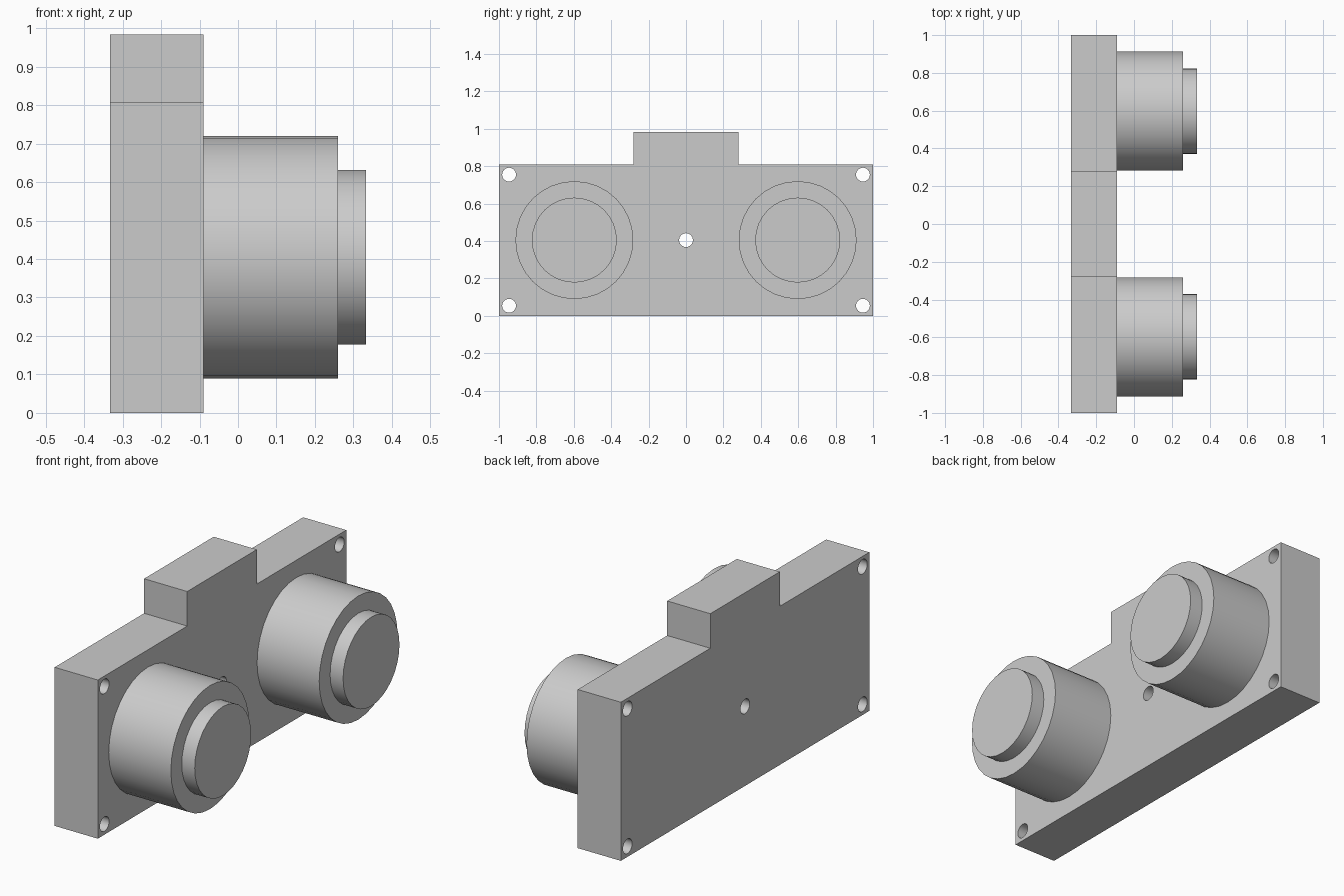
import bpy
import bmesh
from math import radians
from mathutils import Matrix, Vector

cube = bpy.data.objects.get("Cube")
if cube:
    bpy.data.objects.remove(cube, do_unlink=True)

BACK, FACE, RIM, FRONT = -0.333, -0.09, 0.26, 0.333
MID_Z = 0.405

grey = bpy.data.materials.new("light_grey")
grey.use_nodes = True
grey.diffuse_color = (0.6, 0.6, 0.6, 1)
grey.node_tree.nodes["Principled BSDF"].inputs["Base Color"].default_value = (0.6, 0.6, 0.6, 1)


def make_object(name, bm):
    bmesh.ops.recalc_face_normals(bm, faces=bm.faces)
    mesh = bpy.data.meshes.new(name)
    bm.to_mesh(mesh)
    bm.free()
    mesh.materials.append(grey)
    obj = bpy.data.objects.new(name, mesh)
    bpy.context.collection.objects.link(obj)
    return obj


def add_cylinder(bm, x0, x1, y, z, radius, sides):
    """Cylinder along x."""
    place = Matrix.Translation(((x0 + x1) / 2, y, z)) @ Matrix.Rotation(radians(90), 4, "Y")
    bmesh.ops.create_cone(bm, cap_ends=True, segments=sides, radius1=radius,
                          radius2=radius, depth=x1 - x0, matrix=place)


def smooth(obj):
    bpy.ops.object.select_all(action="DESELECT")
    obj.select_set(True)
    bpy.context.view_layer.objects.active = obj
    bpy.ops.object.shade_smooth_by_angle(angle=radians(35))


# Mounting plate with a raised tab in the middle of its top edge
half = [(1, 0), (1, 0.808), (0.28, 0.808), (0.28, 0.984)]
outline = half + [(-y, z) for y, z in reversed(half)]
bm = bmesh.new()
profile = bm.faces.new([bm.verts.new((BACK, y, z)) for y, z in outline])
grown = bmesh.ops.extrude_face_region(bm, geom=[profile], use_keep_orig=True)
bmesh.ops.translate(bm, vec=Vector((FACE - BACK, 0, 0)),
                    verts=[g for g in grown["geom"] if isinstance(g, bmesh.types.BMVert)])
plate = make_object("mounting_plate", bm)

# Four corner screw holes and one centre hole
bm = bmesh.new()
for y, z in [(s * 0.946, h) for s in (-1, 1) for h in (0.054, 0.755)] + [(0, MID_Z)]:
    add_cylinder(bm, BACK - 0.1, FACE + 0.1, y, z, 0.037, 24)
cutter = make_object("hole_cutter", bm)
cutter.hide_render = True

cut = plate.modifiers.new("holes", "BOOLEAN")
cut.operation = "DIFFERENCE"
cut.solver = "EXACT"
cut.object = cutter
bpy.ops.object.select_all(action="DESELECT")
plate.select_set(True)
bpy.context.view_layer.objects.active = plate
bpy.ops.object.modifier_apply(modifier=cut.name)
bpy.data.objects.remove(cutter, do_unlink=True)
smooth(plate)

# A wide barrel with a narrower stepped cap on each side
for side, y in (("right", -0.597), ("left", 0.597)):
    for part, x0, x1, radius in (("barrel", FACE, RIM, 0.315), ("cap", RIM, FRONT, 0.227)):
        bm = bmesh.new()
        add_cylinder(bm, x0, x1, y, MID_Z, radius, 32)
        smooth(make_object(f"{part}_{side}", bm))
